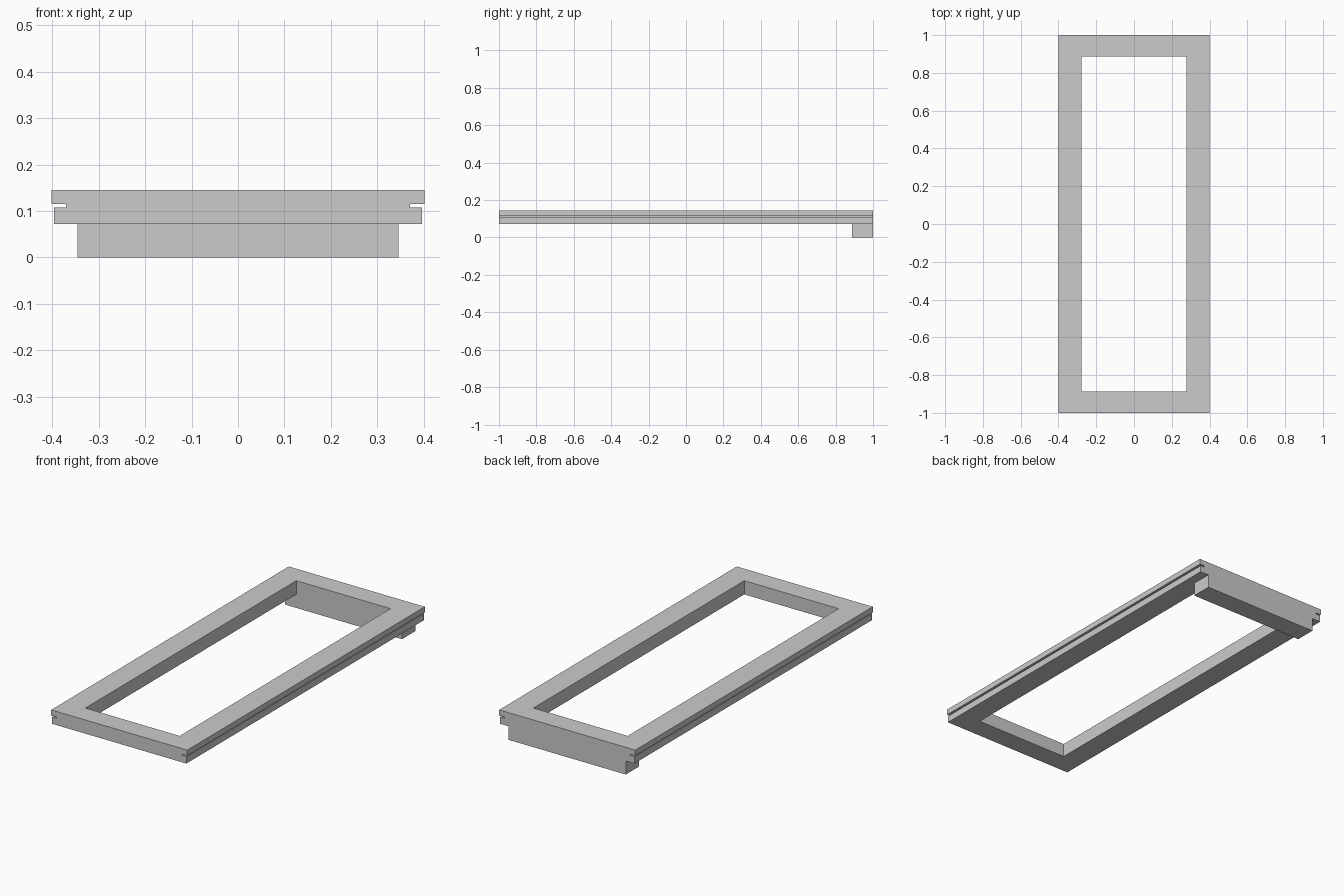
import bpy, bmesh

if "Cube" in bpy.data.objects:
    bpy.data.objects.remove(bpy.data.objects["Cube"])


def prism(name, outline, y0, y1):
    """Extrude a closed (x, z) outline along y."""
    bm = bmesh.new()
    face = bm.faces.new([bm.verts.new((x, y0, z)) for x, z in outline])
    ext = bmesh.ops.extrude_face_region(bm, geom=[face])
    verts = [g for g in ext["geom"] if isinstance(g, bmesh.types.BMVert)]
    bmesh.ops.translate(bm, verts=verts, vec=(0, y1 - y0, 0))
    bmesh.ops.recalc_face_normals(bm, faces=bm.faces)
    mesh = bpy.data.meshes.new(name)
    bm.to_mesh(mesh)
    bm.free()
    obj = bpy.data.objects.new(name, mesh)
    bpy.context.collection.objects.link(obj)
    return obj


def mirrored(half):
    """Close a right-hand half outline with its mirror image."""
    return half + [(-x, z) for x, z in reversed(half)]


HOLE_X, HOLE_Y = 0.278, 0.888

# Rectangular frame with a slide groove along both long sides
frame = prism("frame", mirrored([
    (0.396, 0.072), (0.396, 0.108), (0.37, 0.108),
    (0.37, 0.115), (0.401, 0.115), (0.401, 0.145)]), -1, 1)

# Opening through the frame
cutter = prism("opening_cutter", mirrored([(HOLE_X, 0.0), (HOLE_X, 0.3)]), -HOLE_Y, HOLE_Y)
cutter.hide_render = True
cutter.hide_set(True)
cut = frame.modifiers.new("opening", 'BOOLEAN')
cut.operation = 'DIFFERENCE'
cut.solver = 'EXACT'
cut.object = cutter

# Lower bar under the back end
prism("back_bar", mirrored([(0.345, 0.0), (0.345, 0.072)]), HOLE_Y, 1)
